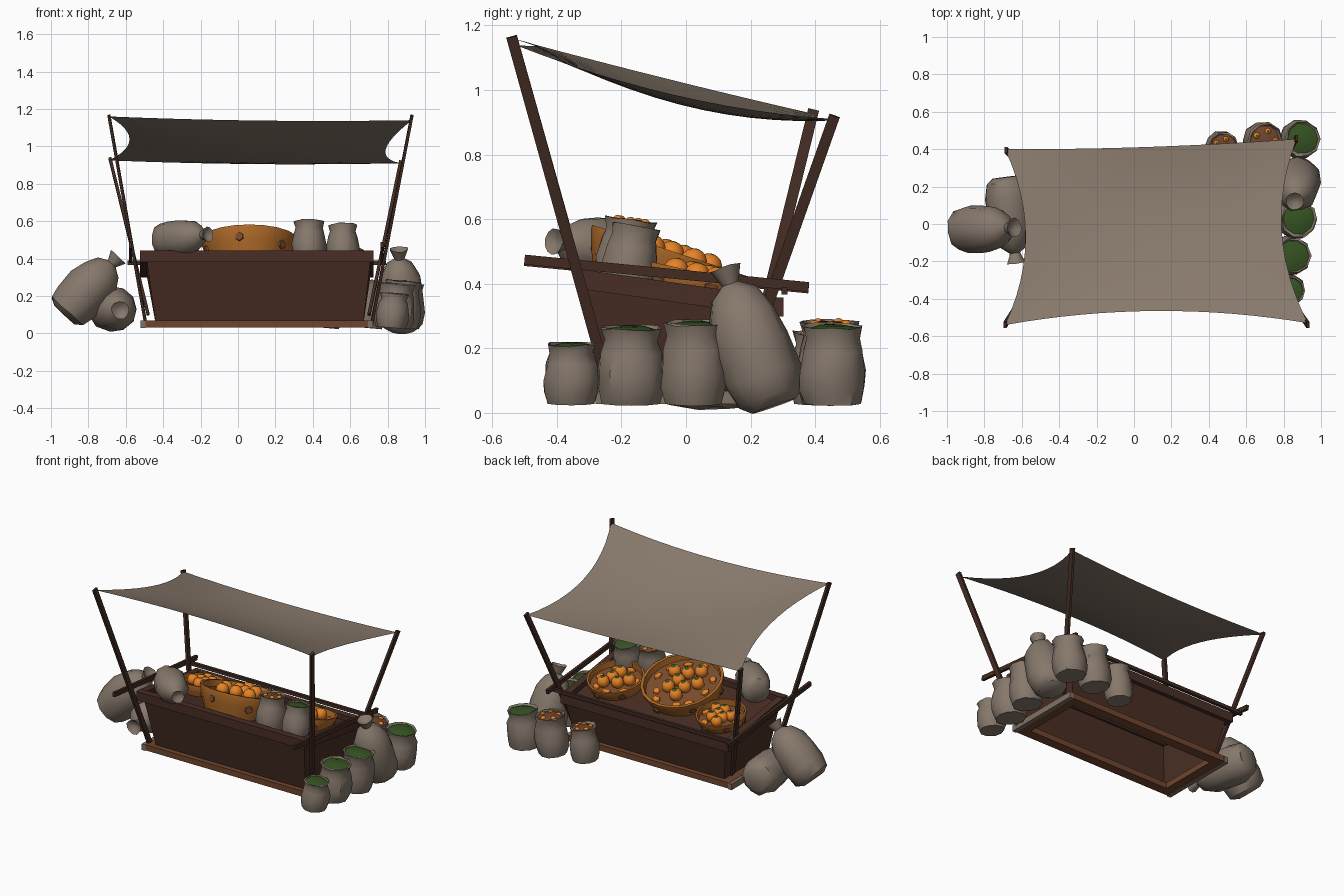
import bpy, bmesh, math, random
from mathutils import Vector, Matrix

random.seed(4)
if "Cube" in bpy.data.objects:
    bpy.data.objects.remove(bpy.data.objects["Cube"])


def material(name, rgb):
    m = bpy.data.materials.new(name)
    m.use_nodes = True
    m.diffuse_color = (*rgb, 1)
    bsdf = m.node_tree.nodes["Principled BSDF"]
    bsdf.inputs["Base Color"].default_value = (*rgb, 1)
    bsdf.inputs["Roughness"].default_value = 0.9
    return m


SACK = material("sackcloth", (.24, .19, .15))
CLOTH = material("canopy cloth", (.25, .195, .15))
WOOD = material("dark wood", (.066, .027, .018))
PLANK = material("warm brown", (.16, .06, .028))
GREY = material("weathered wood", (.22, .165, .125))
POLE = material("pole wood", (.053, .024, .016))
BASKET = material("basket orange", (.43, .145, .022))
FILL = material("brown filling", (.2, .075, .025))
ORANGE = material("fruit orange", (.82, .23, .02))
GREEN = material("leaf green", (.036, .088, .016))

smooth_objects = []


def make(name, bm, mats, smooth=False, matrix=None):
    mesh = bpy.data.meshes.new(name)
    bm.to_mesh(mesh)
    bm.free()
    for m in mats:
        mesh.materials.append(m)
    ob = bpy.data.objects.new(name, mesh)
    bpy.context.collection.objects.link(ob)
    if matrix is not None:
        ob.matrix_world = matrix
    if smooth:
        smooth_objects.append(ob)
    return ob


def along(base, direction):
    """Matrix that stands local z on a base point along a direction."""
    rot = Vector(direction).to_track_quat('Z', 'Y').to_matrix().to_4x4()
    return Matrix.Translation(base) @ rot


def lathe(profile, sides, jitter=0, fill_from=None):
    """Rings of (radius, height); faces past ring fill_from get material 1."""
    bm = bmesh.new()
    rings = []
    for r, z in profile:
        ring = []
        for i in range(sides):
            a = math.tau * i / sides
            k = r * (1 + random.uniform(-jitter, jitter))
            dz = random.uniform(-jitter, jitter) * r * .9 if z > 0 else 0
            ring.append(bm.verts.new((k * math.cos(a), k * math.sin(a), z + dz)))
        rings.append(ring)
    bm.faces.new(rings[0][::-1])
    for n, (lo, hi) in enumerate(zip(rings, rings[1:])):
        for i in range(sides):
            j = (i + 1) % sides
            f = bm.faces.new((lo[i], lo[j], hi[j], hi[i]))
            f.material_index = int(fill_from is not None and n >= fill_from)
    cap = bm.faces.new(rings[-1])
    cap.material_index = int(fill_from is not None)
    return bm


def beam(name, p, q, wx, wother, mat):
    """Rectangular timber from p to q; wx is its sideways width."""
    p, q = Vector(p), Vector(q)
    d = (q - p).normalized()
    side = Vector((0, 1, 0)) if abs(d.x) > .7 else Vector((1, 0, 0))
    side = (side - d * side.dot(d)).normalized()
    other = d.cross(side)
    bm = bmesh.new()
    bmesh.ops.create_cube(bm, size=1)
    for v in bm.verts:
        c = v.co.copy()
        v.co = (p + q) / 2 + d * c.z * (q - p).length + side * c.x * wx + other * c.y * wother
    bmesh.ops.recalc_face_normals(bm, faces=bm.faces)
    return make(name, bm, [mat])


def loop_of_beams(name, x0, x1, y0, y1, z0, z1, w, h, mat):
    """Frame of four timbers; z0 is the front height, z1 the back height."""
    beam(name + "_front", (x0, y0, z0), (x1, y0, z0), w, h, mat)
    beam(name + "_back", (x0, y1, z1), (x1, y1, z1), w, h, mat)
    for tag, x in (("right", x0 + w / 2), ("left", x1 - w / 2)):
        beam(name + "_" + tag, (x, y0, z0), (x, y1, z1), w, h, mat)


# Counter: splayed open-bottomed body, sloping tray and frames
bm = bmesh.new()
low = [bm.verts.new(c) for c in ((-.44, -.24, .05), (.67, -.24, .05), (.67, .22, .05), (-.44, .22, .05))]
top = [bm.verts.new(c) for c in ((-.49, -.31, .41), (.71, -.31, .41), (.71, .28, .32), (-.49, .28, .32))]
for i in range(4):
    j = (i + 1) % 4
    bm.faces.new((low[i], low[j], top[j], top[i]))
bm.faces.new(top)
make("counter_body", bm, [WOOD])
loop_of_beams("tray_rim", -.525, .725, -.31, .28, .412, .328, .045, .06, WOOD)
loop_of_beams("base_plank", -.5, .7, -.245, .225, .05, .05, .065, .038, PLANK)
for tag, x in (("right", -.508), ("left", .708)):
    beam("base_end_" + tag, (x, -.28, .048), (x, .26, .048), .028, .04, GREY)

# Poles and side rails
poles = {
    "front_left_pole": ((.715, -.23, .05), (.93, -.54, 1.165)),
    "front_right_pole": ((-.495, -.23, .06), (-.69, -.54, 1.165)),
    "back_left_pole": ((.70, .17, .1), (.87, .46, .92)),
    "back_right_pole": ((-.48, .19, .1), (-.685, .395, .938)),
}
for name, (p, q) in poles.items():
    beam(name, p, q, .016, .034, POLE)
beam("left_rail", (.77, -.5, .475), (.77, .38, .39), .018, .03, POLE)
beam("right_rail", (-.575, -.5, .47), (-.575, .38, .385), .018, .03, POLE)
beam("back_rail", (-.59, .305, .378), (.79, .305, .378), .02, .022, POLE)

# Canopy: cloth hung between four corners, with drawn-in edges and sag to one end
corners = [Vector(c) for c in ((-.69, -.54, 1.16), (.93, -.53, 1.14), (-.69, .40, .925), (.87, .455, .91))]
bm = bmesh.new()
NU, NV = 16, 12
grid = []
for j in range(NV + 1):
    v = j / NV
    row = []
    for i in range(NU + 1):
        u = i / NU
        p = corners[0].lerp(corners[1], u).lerp(corners[2].lerp(corners[3], u), v)
        bu, bv = 4 * u * (1 - u), 4 * v * (1 - v)
        p.x += .11 * bv * (1 - 2 * u)
        p.y += .07 * bu * (1 - v) - .015 * bu * v
        p.z -= bv * (.005 + .035 * u + .04 * bu) + .012 * bu
        row.append(bm.verts.new(p))
    grid.append(row)
for a, b in zip(grid, grid[1:]):
    for i in range(NU):
        bm.faces.new((a[i], a[i + 1], b[i + 1], b[i]))
make("canopy", bm, [CLOTH], True)


# Fruit: round, with a green stem spot on top
def fruit(name, place, r):
    bm = bmesh.new()
    bmesh.ops.create_uvsphere(bm, u_segments=10, v_segments=8, radius=r)
    for f in bm.faces:
        f.material_index = int(f.calc_center_median().z > r * .92)
    make(name, bm, [ORANGE, GREEN], True, place)


# Open sacks with a filling, leaning forwards or outwards
def open_sack(name, base, R, H, fill, lean, axis):
    shape = ((.86, 0), (.98, .2), (1, .42), (.91, .68), (.8, .84), (.9, 1), (.83, 1.0), (.78, .96), (.4, 1.01))
    bm = lathe([(r * R, z * H) for r, z in shape], 10, .05, 7)
    place = Matrix.Translation(base) @ Matrix.Rotation(lean, 4, axis)
    make(name, bm, [SACK, fill], True, place)
    if fill == PLANK:
        for i in range(5):
            a = i * 1.3
            spot = (.5 * R * math.cos(a), .5 * R * math.sin(a), .97 * H)
            fruit(name + "_lump", place @ Matrix.Translation(spot), R * .17)


open_sacks = [
    (.82, -.355, .03, .088, .185, GREEN), (.83, -.17, .03, .107, .235, GREEN),
    (.86, .025, .03, .107, .25, GREEN), (.88, .455, .03, .107, .24, GREEN),
    (.68, .445, .03, .105, .25, PLANK), (.46, .41, .03, .09, .22, PLANK),
]
for x, y, z, R, H, fill in open_sacks:
    open_sack("open_floor_sack", (x, y, z), R, H, fill, .09, 'Y')
open_sack("open_tray_sack", (.38, -.2, .39), .092, .21, PLANK, -.14, 'X')
open_sack("open_tray_sack", (.56, -.19, .38), .088, .2, GREEN, -.18, 'X')


# Tied sacks with a pinched neck
def tied_sack(name, base, tip, R):
    base, tip = Vector(base), Vector(tip)
    L = (tip - base).length
    shape = ((.58, 0), (.88, .06), (1, .22), (1, .45), (.88, .66), (.58, .81), (.22, .88), (.4, 1), (.15, .95))
    make(name, lathe([(r * R, z * L) for r, z in shape], 11, .055), [SACK], True, along(base, tip - base))


tied_sack("leaning_left_sack", (.88, .27, .02), (.86, .12, .45), .122)
tied_sack("leaning_right_sack", (-.93, -.03, .1), (-.64, -.02, .41), .13)
tied_sack("lying_right_sack", (-.69, .25, .135), (-.63, -.21, .125), .123)
tied_sack("lying_tray_sack", (-.42, -.16, .495), (-.16, -.41, .53), .1)


# Baskets of fruit, tilted towards the back
def basket(name, centre, R, depth, tilt, count, fruit_r):
    shape = ((.78 * R, -depth), (.92 * R, -depth * .45), (R, -.008), (R, .006), (.93 * R, .006),
             (.9 * R, -.035), (.4 * R, -.03))
    place = Matrix.Translation(centre) @ Matrix.Rotation(-tilt, 4, 'X')
    make(name, lathe(shape, 20, 0, 5), [BASKET, FILL], True, place)
    for i in range(count):
        a, d = i * 2.4, R * .55 * math.sqrt((i + .3) / count)
        spot = Matrix.Translation((d * math.cos(a), d * math.sin(a), -.004))
        fruit(name + "_fruit", place @ spot, fruit_r)
    # Loose peel plates on the filling
    peels = int(R * 40)
    for i in range(peels):
        a, d = math.tau * i / peels + random.uniform(-.2, .2), R * random.uniform(.64, .78)
        bm = bmesh.new()
        bmesh.ops.create_cone(bm, cap_ends=True, segments=5, radius1=.034, radius2=.03, depth=.009)
        make(name + "_peel", bm, [ORANGE], False,
             place @ Matrix.Translation((d * math.cos(a), d * math.sin(a), -.024))
             @ Matrix.Rotation(a, 4, 'Z') @ Matrix.Rotation(.08, 4, 'Y') @ Matrix.Diagonal((.7, 1, 1, 1)))
    # Dark worn patches around the side
    for i in range(6):
        a = i * math.tau / 6 + .3
        bm = bmesh.new()
        bmesh.ops.create_cone(bm, cap_ends=True, segments=6, radius1=.026, radius2=.022, depth=.009)
        n = Vector((math.cos(a), math.sin(a), -.2))
        spot = (.93 * R * n.x, .93 * R * n.y, -depth * (.35 + .15 * (i % 2)))
        make(name + "_patch", bm, [FILL], False, place @ along(spot, n))


basket("large_basket", (.06, -.045, .495), .26, .15, .32, 8, .042)
basket("medium_basket", (.5, .035, .43), .18, .1, .22, 5, .04)
basket("small_basket", (-.31, .07, .415), .157, .08, .18, 7, .036)

# Smooth shading with sharp creases kept
bpy.ops.object.select_all(action='DESELECT')
for ob in smooth_objects:
    ob.select_set(True)
bpy.context.view_layer.objects.active = smooth_objects[0]
bpy.ops.object.shade_smooth_by_angle(angle=math.radians(42))
